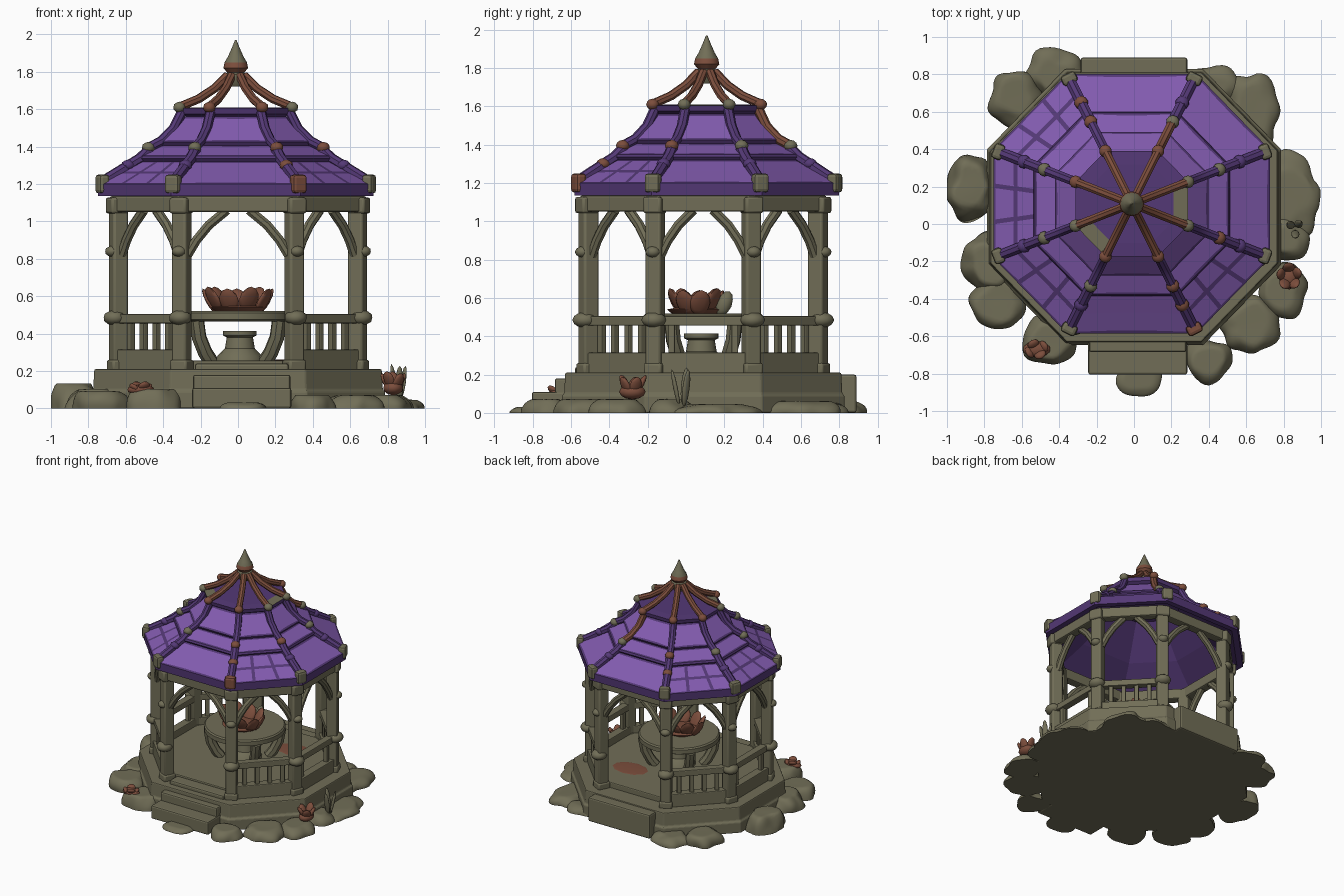
import bpy, bmesh, math, random
from mathutils import Vector, Matrix, noise

if "Cube" in bpy.data.objects:
    bpy.data.objects.remove(bpy.data.objects["Cube"])

random.seed(4)
OLIVE, PURPLE, DARK, BROWN = range(4)
MATS = []
for name, col in (("weathered olive stone", (0.165, 0.155, 0.095)), ("light purple tile", (0.225, 0.105, 0.43)),
                  ("dark purple trim", (0.088, 0.04, 0.18)), ("rust brown", (0.20, 0.075, 0.045))):
    m = bpy.data.materials.new(name)
    m.diffuse_color = (*col, 1)
    m.use_nodes = True
    m.node_tree.nodes["Principled BSDF"].inputs["Base Color"].default_value = m.diffuse_color
    MATS.append(m)

# Corner plan of the eight posts; everything octagonal is a scale of it
P = [(0.64, -0.25), (0.64, 0.25), (0.30, 0.60), (-0.30, 0.60),
     (-0.64, 0.25), (-0.64, -0.25), (-0.30, -0.60), (0.30, -0.60)]
BASE_C, ROOF_C = (0.0, 0.09), (-0.012, 0.108)


def corner(i, s, z, c=BASE_C):
    x, y = P[i % 8]
    return Vector((c[0] + x * s, c[1] + y * s, z))


def finish(name, bm, smooth=None, bevel=0, normals=True):
    if normals:
        bmesh.ops.recalc_face_normals(bm, faces=bm.faces[:])
    me = bpy.data.meshes.new(name)
    bm.to_mesh(me)
    bm.free()
    ob = bpy.data.objects.new(name, me)
    bpy.context.collection.objects.link(ob)
    for m in MATS:
        me.materials.append(m)
    if bevel:
        b = ob.modifiers.new("soft edges", 'BEVEL')
        b.width, b.segments, b.limit_method = bevel, 2, 'ANGLE'
    if smooth:
        bpy.ops.object.select_all(action='DESELECT')
        ob.select_set(True)
        bpy.context.view_layer.objects.active = ob
        bpy.ops.object.shade_smooth_by_angle(angle=math.radians(smooth))
    return ob


def paint(verts, m):
    for f in {f for v in verts for f in v.link_faces}:
        f.material_index = m


def box(bm, c, size, rot=0, m=OLIVE):
    mat = Matrix.Translation(c) @ Matrix.Rotation(rot, 4, 'Z') @ Matrix.Diagonal((*size, 1))
    paint(bmesh.ops.create_cube(bm, size=1, matrix=mat)['verts'], m)


def beam(bm, p, q, w, h, m=OLIVE):
    d = q - p
    box(bm, (p + q) / 2, (d.length, w, h), math.atan2(d.y, d.x), m)


def blob(bm, c, size, tilt=Matrix(), m=OLIVE, sub=2):
    mat = Matrix.Translation(c) @ tilt @ Matrix.Diagonal((*size, 1))
    vs = bmesh.ops.create_icosphere(bm, subdivisions=sub, radius=1, matrix=mat)['verts']
    paint(vs, m)
    return vs


def loft(bm, rings, caps=True, m=OLIVE):
    vr = [[bm.verts.new(p) for p in r] for r in rings]
    n, out = len(rings[0]), []
    for a, b in zip(vr, vr[1:]):
        out.append([bm.faces.new((a[i], a[(i + 1) % n], b[(i + 1) % n], b[i])) for i in range(n)])
    if caps:
        out.append([bm.faces.new(vr[0][::-1]), bm.faces.new(vr[-1])])
    for f in sum(out, []):
        f.material_index = m
    return out


def tube(bm, pts, r, m=OLIVE, n=8):
    rings = []
    for k, p in enumerate(pts):
        t = (pts[min(k + 1, len(pts) - 1)] - pts[max(k - 1, 0)]).normalized()
        u = t.cross(Vector((0, 0, 1))).normalized()
        v = u.cross(t)
        rings.append([p + r * (u * math.cos(a) + v * math.sin(a))
                      for a in (math.tau * (j + 0.5) / n for j in range(n))])
    loft(bm, rings, m=m)


def lathe(bm, c, prof, n=24, m=OLIVE):
    loft(bm, [[Vector((c[0] + r * math.cos(math.tau * j / n), c[1] + r * math.sin(math.tau * j / n), z))
               for j in range(n)] for r, z in prof], m=m)


def octo(s, z, c=BASE_C, cols=1):
    return [corner(i, s, z, c).lerp(corner(i + 1, s, z, c), k / cols) for i in range(8) for k in range(cols)]


def petals(bm, c, n, rx, ry, size, lean, m=BROWN):
    for k in range(n):
        a = math.tau * (k + 0.3) / n
        tilt = Matrix.Rotation(a, 4, 'Z') @ Matrix.Rotation(lean, 4, 'Y')
        blob(bm, (c[0] + rx * math.cos(a), c[1] + ry * math.sin(a), c[2] + 0.01 * (k % 2)), size, tilt, m)


# Platform, inner floor and steps
bm = bmesh.new()
loft(bm, [octo(1.23, 0), octo(1.23, 0.09), octo(1.21, 0.10), octo(1.20, 0.21)])
loft(bm, [octo(0.96, 0.20), octo(0.96, 0.255)])
finish("platform", bm, bevel=0.012)
bm = bmesh.new()
box(bm, (0.02, -0.67, 0.055), (0.53, 0.27, 0.11))
box(bm, (0.02, -0.60, 0.09), (0.52, 0.17, 0.18))
box(bm, (0.02, -0.52, 0.12), (0.50, 0.12, 0.24))
box(bm, (0.0, 0.81, 0.10), (0.57, 0.16, 0.20))
finish("entry_steps", bm, bevel=0.012)
bm = bmesh.new()
blob(bm, (0.25, 0.38, 0.257), (0.15, 0.10, 0.004), m=BROWN)
finish("floor_stain", bm)

# Posts with capitals, rail knobs and feet
bm = bmesh.new()
for i in range(8):
    a = math.atan2(P[i][1], P[i][0])
    box(bm, corner(i, 1, 0.65), (0.085, 0.085, 0.90), a)
    box(bm, corner(i, 1, 0.23), (0.10, 0.10, 0.06), a)
    box(bm, corner(i, 1.01, 1.085), (0.10, 0.10, 0.085), a)
    blob(bm, corner(i, 1.03, 0.485), (0.062, 0.066, 0.042))
    blob(bm, corner(i, 1.05, 0.84), (0.04, 0.04, 0.03))
finish("posts", bm, smooth=35, bevel=0.012)

# Ring beam and arched braces
bm = bmesh.new()
loft(bm, [octo(s, z) for s, z in ((0.95, 1.05), (1.07, 1.05), (1.07, 1.135), (0.95, 1.135), (0.95, 1.05))], caps=False)
bmesh.ops.remove_doubles(bm, verts=bm.verts[:], dist=1e-4)
finish("ring_beam", bm, bevel=0.01)
bm = bmesh.new()
for i in range(8):
    for p, q in ((corner(i, 1, 0), corner(i + 1, 1, 0)), (corner(i + 1, 1, 0), corner(i, 1, 0))):
        tube(bm, [p.lerp(q, t) + Vector((0, 0, z)) for t, z in
                  ((0.05, 0.82), (0.13, 0.90), (0.24, 0.98), (0.40, 1.06))], 0.027)
finish("arch_braces", bm, smooth=40)

# Railings on every side but the front and back entries
bm = bmesh.new()
for i in (0, 1, 3, 4, 5, 7):
    p, q = corner(i, 1, 0), corner(i + 1, 1, 0)
    up = Vector((0, 0, 1))
    beam(bm, p + up * 0.26, q + up * 0.26, 0.07, 0.11)
    beam(bm, p + up * 0.48, q + up * 0.48, 0.06, 0.05)
    for t in ((0.17, 0.83) if i in (0, 4) else (0.2, 0.4, 0.6, 0.8)):
        box(bm, p.lerp(q, t) + up * 0.385, (0.034, 0.034, 0.16), math.atan2(q.y - p.y, q.x - p.x))
finish("railings", bm, bevel=0.006)

# Roof: stacked tile tiers with a ceiling, light tiles inset into the dark trim
bm = bmesh.new()
prof = [(0.40, 1.53), (0.75, 1.30), (1.08, 1.135), (1.15, 1.135), (1.155, 1.20), (0.97, 1.262), (0.80, 1.32),
        (0.82, 1.335), (0.81, 1.35), (0.62, 1.405), (0.64, 1.425), (0.42, 1.56), (0.46, 1.575), (0.47, 1.605),
        (0.35, 1.61)]
bands = loft(bm, [octo(s, z, ROOF_C, 3) for s, z in prof], m=DARK)
for i in (0, 5):
    for f in bands[13][i * 3:i * 3 + 3]:
        f.material_index = OLIVE
bmesh.ops.recalc_face_normals(bm, faces=bm.faces[:])
for rows, gap in (((4, 5), 0.017), ((8,), 0.014), ((10,), 0.016)):
    for i in range(8):
        tiles = [f for j in rows for f in bands[j][i * 3:i * 3 + 3]]
        for f in tiles:
            f.material_index = PURPLE
        if rows == (4, 5) and i in (3, 4, 5, 7):
            # separate cobble-like tiles on the left and front corners
            rim = bmesh.ops.inset_individual(bm, faces=tiles, thickness=gap)['faces']
        else:
            rim = bmesh.ops.inset_region(bm, faces=tiles, thickness=gap)['faces']
        for f in rim:
            f.material_index = DARK
finish("tiled_roof", bm, normals=False)

# Roof ribs, knobs and eave blocks
bm = bmesh.new()
for i in range(8):
    def rib(pts, r, m):
        tube(bm, [corner(i, s, z, ROOF_C) for s, z in pts], r, m)
    rib([(1.13, 1.205), (0.80, 1.335), (0.72, 1.385)], 0.03, DARK)
    rib([(0.74, 1.39), (0.62, 1.43), (0.52, 1.495), (0.45, 1.585)], 0.027, BROWN if i == 2 else DARK)
    rib([(0.46, 1.615), (0.31, 1.655), (0.18, 1.71), (0.07, 1.78)], 0.024, BROWN)
    blob(bm, corner(i, 0.73, 1.395, ROOF_C), (0.036, 0.036, 0.03), m=BROWN if i in (0, 3, 7) else OLIVE)
    blob(bm, corner(i, 0.90, 1.30, ROOF_C), (0.037, 0.037, 0.03), m=BROWN if i in (3, 7) else DARK)
    blob(bm, corner(i, 0.47, 1.61, ROOF_C), (0.034, 0.034, 0.03), m=OLIVE if i in (0, 1, 5) else BROWN)
finish("roof_ribs", bm, smooth=40)
bm = bmesh.new()
for i in range(8):
    box(bm, corner(i, 1.115, 1.2, ROOF_C), (0.06, 0.085, 0.10), math.atan2(P[i][1], P[i][0]),
        BROWN if i == 7 else OLIVE)
finish("eave_blocks", bm, bevel=0.018)

# Finial
bm = bmesh.new()
lathe(bm, ROOF_C, [(0.04, 1.72), (0.062, 1.755), (0.062, 1.785), (0.045, 1.795), (0.066, 1.82), (0.06, 1.85),
                   (0.042, 1.88), (0.02, 1.93), (0.004, 1.97)], 12)
for f in bm.faces:
    f.material_index = BROWN if 1.79 < f.calc_center_median().z < 1.86 else OLIVE
finish("finial", bm, smooth=35)

# Round table on splayed legs, low centre stool and petal bowl
bm = bmesh.new()
lathe(bm, (0, 0.09), [(0.29, 0.465), (0.31, 0.475), (0.31, 0.51), (0.30, 0.52)], 32)
for sx in (-1, 1):
    for sy in (-1, 1):
        tube(bm, [Vector((sx * r * 0.8, 0.09 + sy * r * 0.6, z)) for r, z in
                  ((0.18, 0.25), (0.22, 0.30), (0.26, 0.38), (0.275, 0.47))], 0.04)
finish("table", bm, smooth=35)
bm = bmesh.new()
lathe(bm, (0.01, 0.08), [(0.13, 0.25), (0.12, 0.28), (0.08, 0.32), (0.07, 0.38), (0.09, 0.39), (0.09, 0.415)], 16)
finish("stool", bm, smooth=35)
bm = bmesh.new()
lathe(bm, (0.0, 0.05), [(0.12, 0.515), (0.15, 0.54), (0.10, 0.55)], 16, BROWN)
petals(bm, (0, 0.05, 0.575), 9, 0.155, 0.11, (0.018, 0.055, 0.075), 0.5)
blob(bm, (0.06, 0.20, 0.57), (0.03, 0.04, 0.07), Matrix.Rotation(-0.4, 4, 'X'))
finish("petal_bowl", bm, smooth=50)

# Low lumpy rocks around the foot: x, y, half width, half depth, height
rocks = [(-0.42, 0.80, 0.16, 0.14, 0.06), (-0.62, 0.66, 0.15, 0.16, 0.08), (-0.87, 0.20, 0.13, 0.18, 0.13),
         (-0.77, -0.20, 0.15, 0.16, 0.10), (-0.72, -0.42, 0.15, 0.14, 0.09), (-0.45, -0.62, 0.16, 0.12, 0.10),
         (0.03, -0.82, 0.12, 0.11, 0.03), (0.40, -0.73, 0.13, 0.12, 0.07), (0.62, -0.54, 0.16, 0.15, 0.07),
         (0.80, -0.35, 0.13, 0.15, 0.07), (0.83, 0.14, 0.16, 0.24, 0.045), (0.62, 0.58, 0.15, 0.24, 0.06),
         (0.42, 0.73, 0.15, 0.11, 0.05), (0.80, -0.08, 0.13, 0.12, 0.07)]
bm = bmesh.new()
for x, y, rx, ry, h in rocks:
    for v in blob(bm, (x, y, 0), (rx, ry, h), sub=4):
        k = 1 + 0.24 * noise.noise(v.co * 9)
        # flatten the crown so each rock reads as a slab
        z = max(0, v.co.z * k)
        v.co = Vector((x + (v.co.x - x) * k, y + (v.co.y - y) * k, min(z * 1.35, h * (0.92 + 0.1 * k))))
        v.co.x = max(-1, min(1, v.co.x))
finish("foot_rocks", bm, smooth=50)

# Ground blossoms and a leaf sprig
bm = bmesh.new()
petals(bm, (0.83, -0.28, 0.14), 5, 0.04, 0.045, (0.016, 0.033, 0.055), 0.5)
blob(bm, (0.83, -0.28, 0.11), (0.055, 0.07, 0.04), m=BROWN)
petals(bm, (-0.52, -0.67, 0.11), 4, 0.04, 0.03, (0.016, 0.033, 0.03), 0.8)
blob(bm, (-0.52, -0.67, 0.10), (0.075, 0.045, 0.028), m=BROWN)
finish("ground_blossoms", bm, smooth=50)
bm = bmesh.new()
petals(bm, (0.86, -0.02, 0.13), 3, 0.025, 0.035, (0.012, 0.022, 0.10), 0.2, OLIVE)
finish("leaf_sprig", bm, smooth=50)
